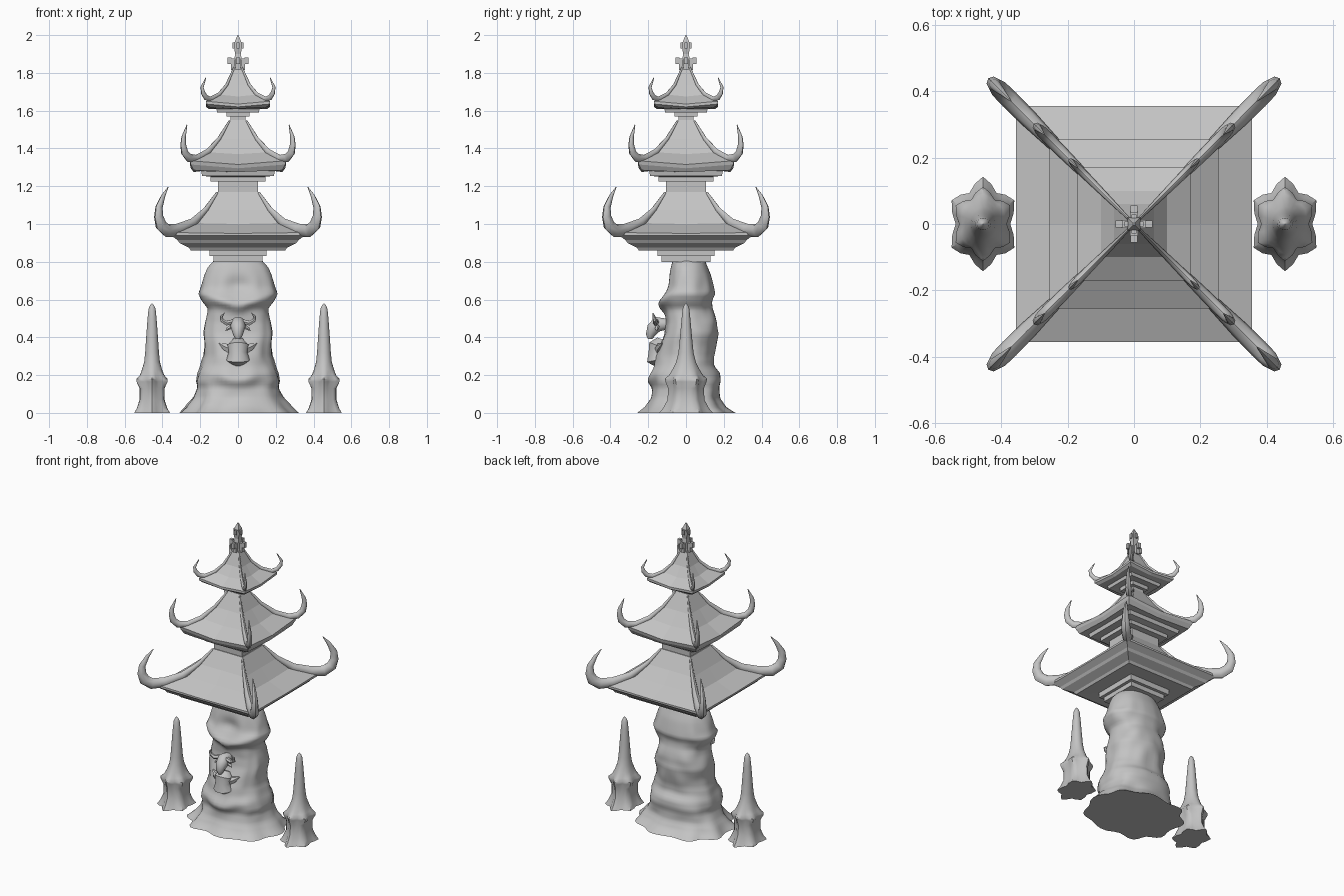
import bpy, bmesh, math
from mathutils import Vector, noise

cube = bpy.data.objects.get("Cube")
if cube:
    bpy.data.objects.remove(cube)

stone = bpy.data.materials.new("grey stone")
stone.use_nodes = True
stone.diffuse_color = (0.55, 0.55, 0.55, 1)
stone.node_tree.nodes["Principled BSDF"].inputs["Base Color"].default_value = (0.55, 0.55, 0.55, 1)


def finish(obj, smooth=None):
    obj.data.materials.append(stone)
    if smooth:
        bpy.ops.object.select_all(action='DESELECT')
        obj.select_set(True)
        bpy.context.view_layer.objects.active = obj
        bpy.ops.object.shade_smooth_by_angle(angle=math.radians(smooth))
    return obj


def loft(name, rings, smooth=None):
    """Skin a stack of equal-length point rings and cap both ends."""
    bm = bmesh.new()
    rows = [[bm.verts.new(p) for p in ring] for ring in rings]
    n = len(rows[0])
    for a, b in zip(rows, rows[1:]):
        for i in range(n):
            j = (i + 1) % n
            bm.faces.new((a[i], a[j], b[j], b[i]))
    bm.faces.new(rows[0][::-1])
    bm.faces.new(rows[-1])
    bmesh.ops.recalc_face_normals(bm, faces=bm.faces)
    mesh = bpy.data.meshes.new(name)
    bm.to_mesh(mesh)
    bm.free()
    obj = bpy.data.objects.new(name, mesh)
    bpy.context.collection.objects.link(obj)
    return finish(obj, smooth)


def square(h, z, sag=0):
    """Square ring whose edge middles hang below the corners."""
    dirs = [(1, -1), (1, 0), (1, 1), (0, 1), (-1, 1), (-1, 0), (-1, -1), (0, -1)]
    return [Vector((h * x, h * y, z - (0 if x and y else sag))) for x, y in dirs]


def box(name, center, size):
    cx, cy, cz = center
    sx, sy, sz = (s / 2 for s in size)
    ring = [(-1, -1), (1, -1), (1, 1), (-1, 1)]
    return loft(name, [[(cx + sx * x, cy + sy * y, cz + s * sz) for x, y in ring] for s in (-1, 1)])


def tube(name, path, radii, sides=8, squash=1.0, smooth=50):
    """Tapered tube along a path."""
    pts = [Vector(p) for p in path]
    rings = []
    side = None
    for i, p in enumerate(pts):
        t = (pts[min(i + 1, len(pts) - 1)] - pts[max(i - 1, 0)]).normalized()
        if side is None:
            ref = Vector((0, 0, 1)) if abs(t.z) < 0.9 else Vector((0, 1, 0))
            side = t.cross(ref)
        side = (side - t * side.dot(t)).normalized()
        up = side.cross(t)
        rings.append([p + radii[i] * (side * squash * math.cos(a) + up * math.sin(a))
                      for a in (math.tau * k / sides for k in range(sides))])
    return loft(name, rings, smooth)


def sample(table, z):
    """Linear lookup in a table whose rows begin with z."""
    for a, b in zip(table, table[1:]):
        if z <= b[0]:
            f = (z - a[0]) / (b[0] - a[0])
            return [u + (v - u) * f for u, v in zip(a[1:], b[1:])]
    return table[-1][1:]


# Roof tiers: (half width, height, sag) from neck to crown
tiers = {
    "lower": [(.13, .80, 0), (.13, .83, 0), (.15, .83, 0), (.15, .865, 0), (.25, .86, 0), (.26, .875, 0),
              (.31, .90, 0), (.32, .915, 0), (.355, .94, 0), (.355, .955, .005), (.23, 1.005, .005),
              (.17, 1.075, 0), (.11, 1.17, 0)],
    "middle": [(.105, 1.16, 0), (.105, 1.225, 0), (.145, 1.225, 0), (.145, 1.25, 0), (.19, 1.255, 0),
               (.195, 1.28, 0), (.235, 1.285, .01), (.25, 1.315, .02), (.255, 1.335, .02),
               (.16, 1.38, .01), (.10, 1.45, 0), (.045, 1.55, 0)],
    "upper": [(.04, 1.54, 0), (.04, 1.57, 0), (.06, 1.57, 0), (.06, 1.595, 0), (.11, 1.59, 0),
              (.115, 1.61, 0), (.155, 1.62, .01), (.17, 1.635, .015), (.17, 1.65, .015),
              (.10, 1.685, .01), (.06, 1.735, 0), (.012, 1.85, 0)],
}
for name, rows in tiers.items():
    loft(name + "_roof", [square(*r) for r in rows])

# Corner ridges sweeping into upturned horns: (diagonal offset, height, radius)
horns = {
    "lower": [(.11, 1.165, .008), (.17, 1.075, .016), (.24, 1.005, .026), (.32, .968, .034), (.375, .965, .036),
              (.408, .995, .034), (.42, 1.04, .027), (.418, 1.09, .021), (.395, 1.15, .012), (.37, 1.195, .002)],
    "middle": [(.045, 1.545, .006), (.10, 1.45, .012), (.16, 1.38, .018), (.22, 1.345, .022), (.26, 1.35, .023),
               (.283, 1.38, .021), (.29, 1.42, .017), (.288, 1.46, .013), (.27, 1.525, .002)],
    "upper": [(.015, 1.84, .005), (.06, 1.735, .009), (.10, 1.685, .012), (.145, 1.66, .015), (.17, 1.67, .015),
              (.185, 1.695, .013), (.19, 1.725, .009), (.17, 1.775, .002)],
}
for name, rows in horns.items():
    for sx in (-1, 1):
        for sy in (-1, 1):
            tube(f"{name}_roof_horn", [(d * sx, d * sy, z) for d, z, r in rows], [r for d, z, r in rows],
                 squash=0.8)

# Finial with a cross of stepped brackets
loft("finial", [square(h, z) for h, z in
                [(.022, 1.80), (.02, 1.87), (.015, 1.9), (.02, 1.93), (.017, 1.965), (.003, 2.0)]])
for k in range(4):
    c, s = round(math.cos(k * math.pi / 2)), round(math.sin(k * math.pi / 2))
    for d, z, w, h in [(.026, 1.845, .024, .06), (.045, 1.865, .02, .035), (.022, 1.945, .014, .03)]:
        box("finial_bracket", (d * c, d * s, z), (w, w, h))

# Rock pillar: height, half width, front depth, back depth
pillar = [(0, .305, .255, .255), (.03, .275, .22, .21), (.08, .235, .185, .175), (.13, .22, .175, .175),
          (.17, .23, .185, .185), (.21, .215, .18, .18), (.25, .195, .165, .15), (.3, .178, .16, .15),
          (.36, .178, .14, .16), (.42, .185, .115, .17), (.48, .178, .105, .16), (.55, .162, .11, .14),
          (.59, .19, .125, .14), (.63, .205, .12, .155), (.67, .19, .105, .145), (.73, .175, .09, .13),
          (.77, .16, .08, .115), (.81, .125, .07, .10)]
SEG, ROWS = 56, 54
rings = []
for i in range(ROWS + 1):
    z = 0.81 * i / ROWS
    w, front, back = sample(pillar, z)
    ring = []
    for k in range(SEG):
        a = math.tau * k / SEG
        c, s = math.cos(a), math.sin(a)
        c2, s2 = math.copysign(abs(c) ** .85, c), math.copysign(abs(s) ** .85, s)
        x, y = w * c2, (back if s > 0 else front) * s2
        # jagged foot, lumpy flanks, and a V-shaped brow on the front
        foot = max(0, 1 - z / .12) * .05 * math.cos(9 * a)
        lump = .07 * noise.noise(Vector((abs(c) * 2.2, s * 2.2, z * 9))) * min(1, (0.81 - z) * 8)
        f = 1 + foot + lump
        x, y = x * f, y * f
        if s < 0:
            brow = z - (.56 + .35 * abs(x))
            sill = z - (.17 + .25 * abs(x))
            y -= .03 * -s * (math.exp(-(brow / .03) ** 2) + .5 * math.exp(-(sill / .03) ** 2))
            y += .025 * math.exp(-(x / .07) ** 2 - ((z - .67) / .05) ** 2)
        ring.append((x, y, z))
    rings.append(ring)
loft("rock_pillar", rings, 50)

# Horned head on the pillar front, with the ragged chest below it
tube("beast_head", [(0, -.10, .47), (0, -.15, .47), (0, -.175, .445), (0, -.19, .41), (0, -.19, .39)],
     [.03, .042, .036, .024, .012], 10)
tube("beast_chest", [(0, -.13, .39), (0, -.145, .355), (0, -.155, .32), (0, -.15, .28), (0, -.14, .24)],
     [.025, .055, .045, .06, .01], 10, 1.1)
for side in (-1, 1):
    tube("beast_horn", [(side * x, y, z) for x, y, z in
                        [(.02, -.155, .485), (.06, -.16, .475), (.085, -.165, .49), (.088, -.17, .51), (.07, -.175, .53)]],
         [.014, .014, .011, .008, .001], 6)
    tube("beast_ear", [(side * .03, -.15, .46), (side * .055, -.155, .445), (side * .065, -.155, .435)],
         [.012, .009, .001], 6)
    tube("chest_spur", [(side * .03, -.14, .335), (side * .07, -.14, .35), (side * .1, -.125, .37)],
         [.03, .02, .002], 6)

# Side spires: height, half width, half depth, spikiness
spire = [(0, .092, .125, .14), (.025, .08, .11, .10), (.07, .066, .092, .06), (.13, .066, .088, .08),
         (.165, .08, .095, .14), (.18, .08, .098, .14), (.2, .064, .085, .06), (.23, .052, .07, .02),
         (.27, .04, .052, 0), (.32, .035, .04, 0), (.4, .03, .032, 0), (.5, .023, .023, 0),
         (.55, .018, .018, 0), (.57, .010, .010, 0), (.58, .001, .001, 0)]
for side in (-1, 1):
    rings = []
    for z, w, d, spike in spire:
        ring = []
        for k in range(24):
            a = math.tau * k / 24
            f = 1 + spike * math.cos(6 * (a - math.pi / 2))
            ring.append((side * (.455 + w * 1.04 * f * math.cos(a)), d * f * math.sin(a), z))
        rings.append(ring)
    loft("side_spire", rings, 45)
